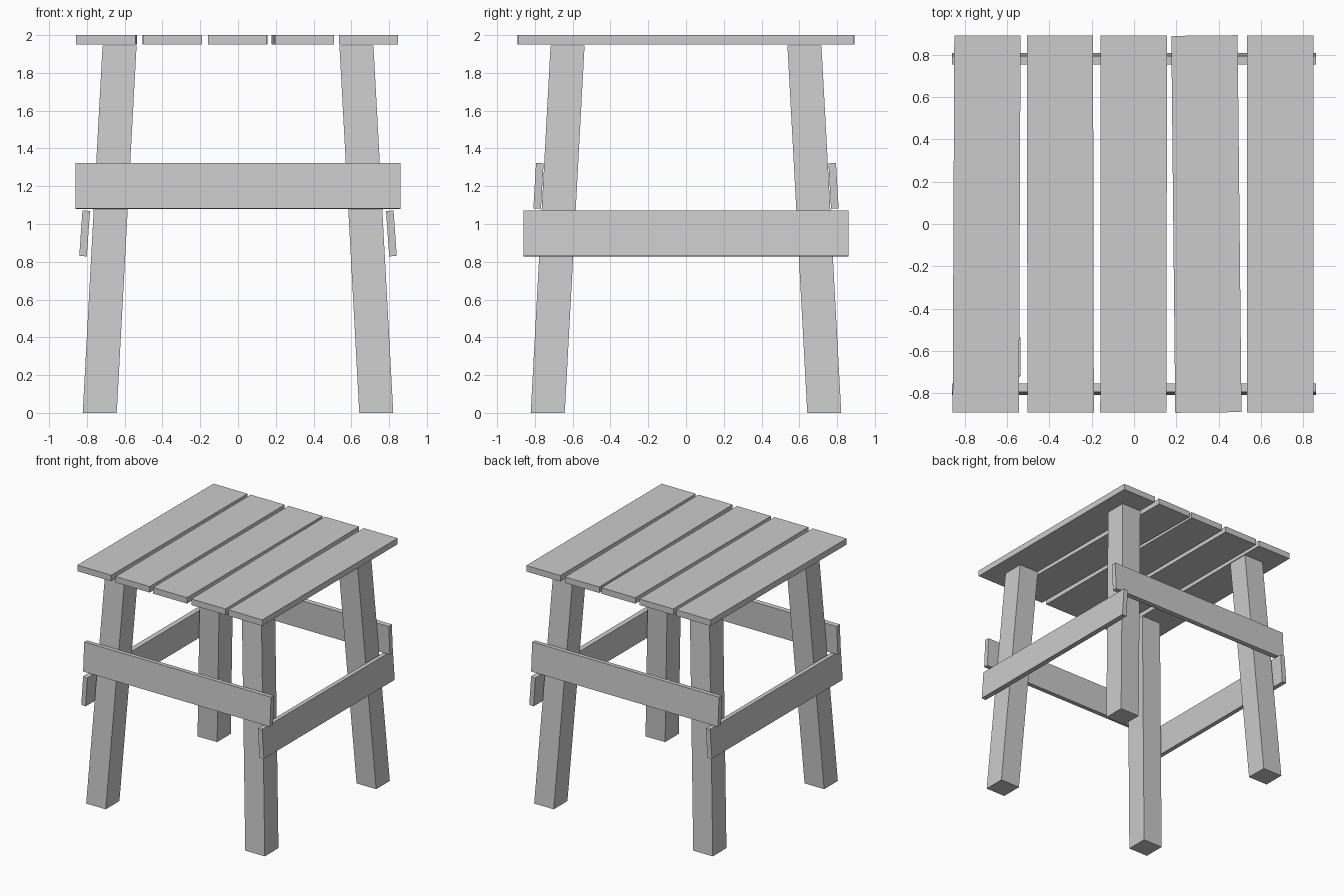
import bpy, bmesh
from math import pi, radians
from mathutils import Matrix

if "Cube" in bpy.data.objects:
    bpy.data.objects.remove(bpy.data.objects["Cube"])

def box(name, size, matrix, lean=None):
    """Box mesh placed by a matrix; lean shears it in x and y by height."""
    bm = bmesh.new()
    bmesh.ops.create_cube(bm, size=1)
    for v in bm.verts:
        v.co = [c * s for c, s in zip(v.co, size)]
        if lean:
            v.co.x += lean[0] * v.co.z
            v.co.y += lean[1] * v.co.z
    bm.transform(matrix)
    me = bpy.data.meshes.new(name)
    bm.to_mesh(me)
    bm.free()
    ob = bpy.data.objects.new(name, me)
    bpy.context.collection.objects.link(ob)
    return ob

# Four splayed legs, cut level at top and bottom
H, FOOT, HEAD = 1.945, 0.732, 0.627
slope = (HEAD - FOOT) / H
mid = (HEAD + FOOT) / 2
for sy, depth in ((-1, "front"), (1, "back")):
    for sx, side in ((-1, "left"), (1, "right")):
        box(f"{depth}_{side}_leg", (0.18, 0.18, H),
            Matrix.Translation((sx * mid, sy * mid, H / 2)),
            (sx * slope, sy * slope))

# Rails nailed to the outside of the legs, leaning with them
rails = (("front_rail", 0, 0.781, 1.202, 0.058),
         ("right_rail", 1, 0.812, 0.95, 0.07),
         ("back_rail", 2, 0.781, 1.202, 0.058),
         ("left_rail", 3, 0.812, 0.95, 0.07))
for name, turn, out, z, tilt in rails:
    box(name, (1.72, 0.04, 0.241),
        Matrix.Rotation(turn * pi / 2, 4, 'Z')
        @ Matrix.Translation((0, -out, z))
        @ Matrix.Rotation(-tilt, 4, 'X'))

# Five seat slats, slightly crooked
slats = ((-0.696, -0.25), (-0.348, 0.12), (-0.002, -0.06), (0.342, 0.6), (0.69, 0.0))
for i, (x, turn) in enumerate(slats):
    box(f"seat_slat_{i + 1}", (0.313, 1.78, 0.05),
        Matrix.Translation((x, 0, 1.975))
        @ Matrix.Rotation(radians(turn), 4, 'Z'))
